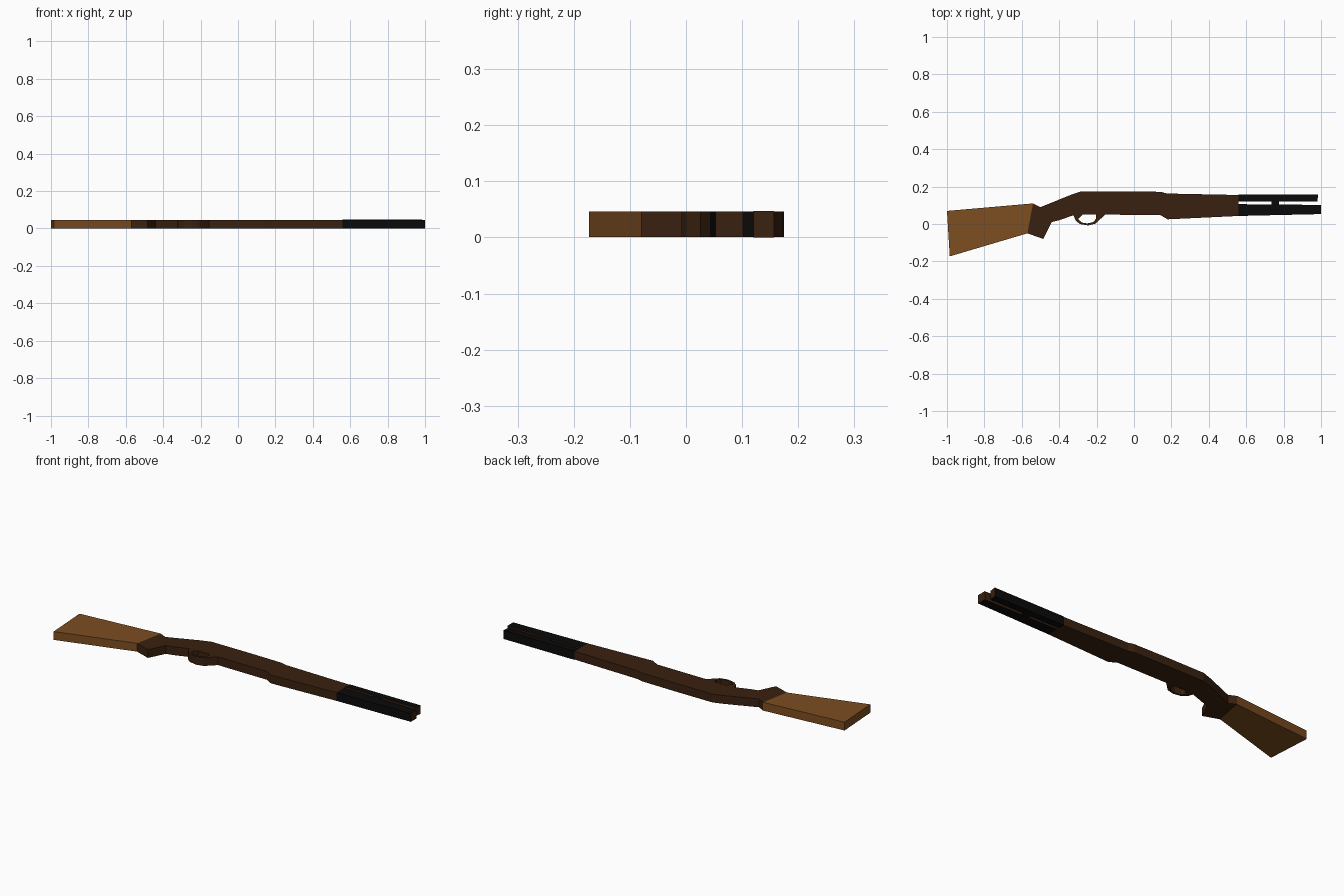
import bpy, bmesh

if "Cube" in bpy.data.objects:
    bpy.data.objects.remove(bpy.data.objects["Cube"])


def material(name, rgb):
    m = bpy.data.materials.new(name)
    m.diffuse_color = (*rgb, 1)
    m.use_nodes = True
    m.node_tree.nodes["Principled BSDF"].inputs["Base Color"].default_value = m.diffuse_color
    return m


LIGHT_WOOD = material("light_wood", (0.205, 0.074, 0.015))
DARK_WOOD = material("dark_wood", (0.042, 0.0155, 0.005))
BLACK_METAL = material("black_metal", (0.003, 0.003, 0.003))


def slab(name, profile, mats, z0=0.001, z1=0.046, rule=None):
    """Extrude a flat profile between two heights; rule picks each face's material."""
    bm = bmesh.new()
    base = bm.faces.new([bm.verts.new((x, y, z0)) for x, y in profile])
    top = bmesh.ops.extrude_face_region(bm, geom=[base], use_keep_orig=True)["geom"]
    for v in top:
        if isinstance(v, bmesh.types.BMVert):
            v.co.z = z1
    bmesh.ops.recalc_face_normals(bm, faces=bm.faces)
    bm.normal_update()
    if rule:
        for f in bm.faces:
            f.material_index = rule(f.normal)
    me = bpy.data.meshes.new(name)
    bm.to_mesh(me)
    bm.free()
    for m in mats:
        me.materials.append(m)
    ob = bpy.data.objects.new(name, me)
    bpy.context.collection.objects.link(ob)
    return ob


# Butt stock
slab("stock", [(-1, 0.07), (-0.985, -0.173), (-0.57, -0.05), (-0.54, 0.11)], [LIGHT_WOOD])

# Grip, receiver and fore-end in one silhouette
slab("body", [
    (-0.54, 0.11), (-0.57, -0.05), (-0.485, -0.08), (-0.44, 0.01), (-0.40, 0.02),
    (-0.315, 0.05), (-0.155, 0.05), (0.14, 0.048), (0.18, 0.025), (0.56, 0.043),
    (0.56, 0.155), (0.175, 0.163), (0.145, 0.172), (-0.05, 0.175), (-0.28, 0.175),
    (-0.34, 0.155), (-0.50, 0.09)], [DARK_WOOD])

# Trigger guard: outer outline, then back along the opening
slab("trigger_guard", [
    (-0.325, 0.05), (-0.313, 0.02), (-0.29, 0.0), (-0.245, -0.008), (-0.205, 0.002),
    (-0.155, 0.05),
    (-0.203, 0.05), (-0.203, 0.028), (-0.218, 0.01), (-0.25, 0.003), (-0.28, 0.008),
    (-0.295, 0.022), (-0.30, 0.05)], [DARK_WOOD])
slab("trigger", [(-0.30, 0.05), (-0.297, 0.03), (-0.29, 0.034), (-0.275, 0.05)], [DARK_WOOD])

# Barrel and magazine tube: black all round, wood-brown at the muzzle and in the gap
metal = [BLACK_METAL, DARK_WOOD]
slab("upper_barrel", [(0.56, 0.12), (0.98, 0.12), (0.985, 0.157), (0.56, 0.157)], metal,
     0.0, 0.047, lambda n: int(n.x > 0.7 or n.y < -0.7))
slab("lower_tube", [(0.56, 0.043), (1.0, 0.053), (1.0, 0.102), (0.56, 0.106)], metal,
     rule=lambda n: int(n.x > 0.7 or n.y > 0.7))
slab("barrel_band", [(0.735, 0.104), (0.775, 0.104), (0.775, 0.121), (0.735, 0.121)],
     [BLACK_METAL])
